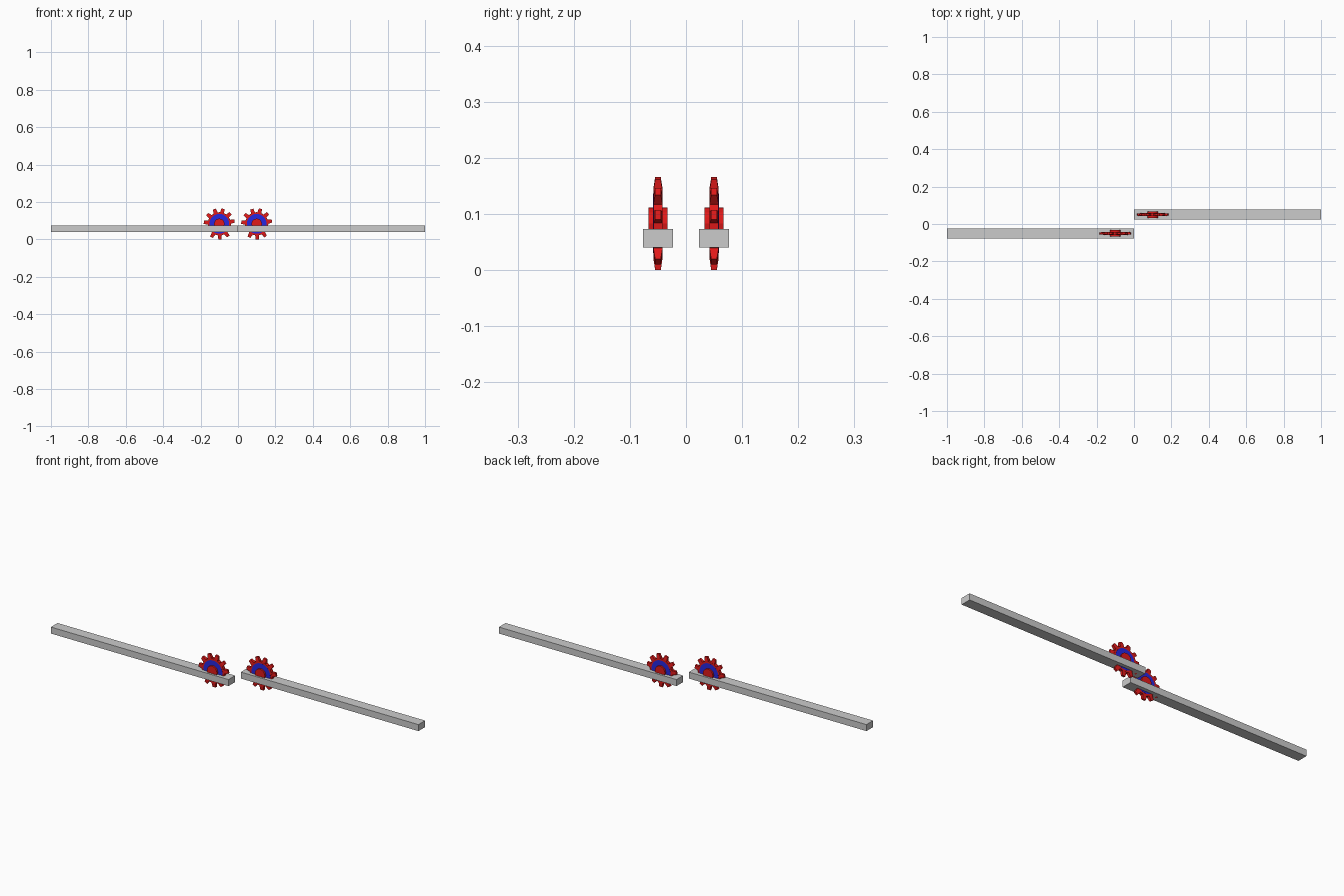
import bpy, bmesh
from math import sin, cos, pi, radians

if "Cube" in bpy.data.objects:
    bpy.data.objects.remove(bpy.data.objects["Cube"])

CZ = 0.083      # wheel centre height
TEETH = 11


def material(name, color):
    m = bpy.data.materials.new(name)
    m.diffuse_color = color
    m.use_nodes = True
    m.node_tree.nodes["Principled BSDF"].inputs["Base Color"].default_value = m.diffuse_color
    return m


RED = material("red", (0.75, 0.01, 0.01, 1))
BLUE = material("blue", (0.02, 0.02, 0.75, 1))


def finish(name, bm, mat=None):
    bmesh.ops.recalc_face_normals(bm, faces=bm.faces)
    me = bpy.data.meshes.new(name)
    bm.to_mesh(me)
    bm.free()
    ob = bpy.data.objects.new(name, me)
    bpy.context.collection.objects.link(ob)
    if mat:
        me.materials.append(mat)
    return ob


def disc(name, x, y, radius, half, sides, mat):
    bm = bmesh.new()
    rings = [[bm.verts.new((x + radius * sin(2 * pi * i / sides), y + s * half,
                            CZ + radius * cos(2 * pi * i / sides)))
              for i in range(sides)] for s in (-1, 1)]
    for r in rings:
        bm.faces.new(r)
    for i in range(sides):
        j = (i + 1) % sides
        bm.faces.new((rings[0][i], rings[0][j], rings[1][j], rings[1][i]))
    return finish(name, bm, mat)


def teeth(name, x, y):
    # each tooth: (radius, half width, half thickness) sections, thinning to the tip
    sections = [(0.054, 0.011, 0.0078), (0.064, 0.0105, 0.0078), (0.083, 0.0085, 0.005)]
    bm = bmesh.new()
    for t in range(TEETH):
        a = radians(14) + 2 * pi * t / TEETH
        loops = []
        for r, w, h in sections:
            loops.append([bm.verts.new((x + r * sin(a) + u * w * cos(a), y + v * h,
                                        CZ + r * cos(a) - u * w * sin(a)))
                          for u, v in ((-1, -1), (1, -1), (1, 1), (-1, 1))])
        bm.faces.new(loops[0])
        bm.faces.new(loops[-1])
        for p, q in zip(loops, loops[1:]):
            for i in range(4):
                j = (i + 1) % 4
                bm.faces.new((p[i], p[j], q[j], q[i]))
    return finish(name, bm, RED)


def bar(name, x, y):
    bm = bmesh.new()
    bmesh.ops.create_cube(bm, size=1)
    for v in bm.verts:
        v.co = (x + v.co.x, y + v.co.y * 0.0536, 0.0563 + v.co.z * 0.033)
    return finish(name, bm)


# two bars end to end, offset in depth, each holding a toothed wheel
for side, s in (("left", -1), ("right", 1)):
    x, y = 0.1 * s, 0.05 * s
    bar(side + "_bar", 0.5 * s, y)
    disc(side + "_wheel_body", x, y, 0.062, 0.008, 44, RED)
    teeth(side + "_wheel_teeth", x, y)
    disc(side + "_wheel_face", x, y, 0.053, 0.0085, 32, BLUE)
    disc(side + "_wheel_hub", x, y, 0.028, 0.017, 16, RED)
